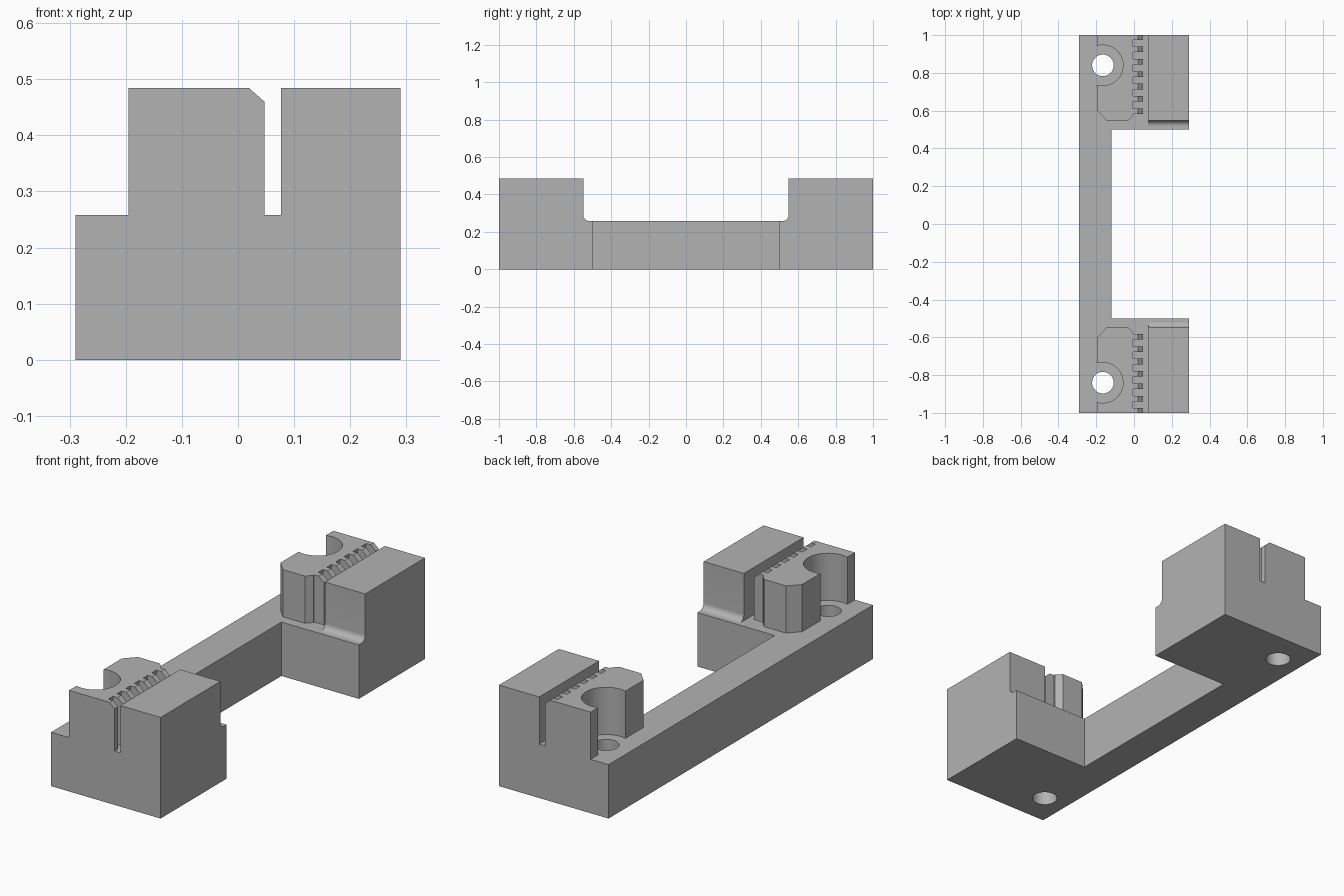
import bpy, bmesh, math
from mathutils import Vector

cube = bpy.data.objects.get("Cube")
if cube:
    bpy.data.objects.remove(cube, do_unlink=True)

GREY = (0.45, 0.45, 0.45, 1)
grey = bpy.data.materials.new("plain grey")
grey.use_nodes = True
grey.diffuse_color = GREY
grey.node_tree.nodes["Principled BSDF"].inputs["Base Color"].default_value = GREY

LEDGE, TOP = 0.258, 0.484        # heights of the base and of the jaws
HALF_W, INNER = 0.29, 0.548      # base half width, inner face of the jaws
BOLT = (-0.165, 0.84)            # bolt position


def arc(cx, cy, r, a0, a1, n):
    """Points on an arc, angles in degrees."""
    angles = [math.radians(a0 + (a1 - a0) * i / n) for i in range(n + 1)]
    return [(cx + r * math.cos(a), cy + r * math.sin(a)) for a in angles]


def prism(name, points, offset, place):
    """Extrude a flat profile; place maps (u, v, w) to a position."""
    bm = bmesh.new()
    low, high = offset
    face = bm.faces.new([bm.verts.new(place(u, v, low)) for u, v in points])
    move = Vector(place(0, 0, high)) - Vector(place(0, 0, low))
    new = bmesh.ops.extrude_face_region(bm, geom=[face], use_keep_orig=True)
    verts = [g for g in new["geom"] if isinstance(g, bmesh.types.BMVert)]
    bmesh.ops.translate(bm, verts=verts, vec=move)
    bmesh.ops.recalc_face_normals(bm, faces=bm.faces)
    mesh = bpy.data.meshes.new(name)
    bm.to_mesh(mesh)
    bm.free()
    mesh.materials.append(grey)
    obj = bpy.data.objects.new(name, mesh)
    bpy.context.collection.objects.link(obj)
    return obj


def activate(obj):
    bpy.ops.object.select_all(action="DESELECT")
    obj.select_set(True)
    bpy.context.view_layer.objects.active = obj


def cut(obj, cutter):
    cutter.hide_render = True
    mod = obj.modifiers.new("cut", "BOOLEAN")
    mod.operation, mod.solver, mod.object = "DIFFERENCE", "EXACT", cutter
    activate(obj)
    bpy.ops.object.modifier_apply(modifier=mod.name)
    bpy.data.objects.remove(cutter, do_unlink=True)


def smooth(obj):
    activate(obj)
    bpy.ops.object.shade_smooth_by_angle(angle=math.radians(25))


# C-shaped base
half = [(-HALF_W, 1), (HALF_W, 1), (HALF_W, 0.5), (-0.12, 0.5)]
plan = half + [(x, -y) for x, y in reversed(half)]
base = prism("base", plan, (0, LEDGE), lambda u, v, w: (u, v, w))

# Outline of the toothed clamp, with the round bolt recess in its outer side
R = 0.107
a = math.degrees(math.acos((-0.195 - BOLT[0]) / R))
clamp_plan = [(-0.195, 1)] + arc(*BOLT, R, a, -a, 36)
clamp_plan += [(-0.195, 0.6), (-0.146, INNER), (-0.03, INNER), (-0.004, 0.575)]
for i in range(7):
    y = 0.597 + i * 0.0655
    y0, y1 = y - 0.015, min(y + 0.015, 1)
    clamp_plan += [(-0.004, y0), (0.047, y0), (0.047, y1)]
    if i < 6:
        clamp_plan.append((-0.004, y1))
clamp_plan.append((0.047, 1))

# Side profile of the solid jaw, with a fillet at its foot
F = 0.03
jaw_side = [(1, LEDGE), (1, TOP), (INNER, TOP)]
jaw_side += arc(INNER - F, LEDGE + F, F, 0, -90, 10)

for end, s in (("front", -1), ("rear", 1)):
    def upright(u, v, w):
        return (u, s * v, w)

    def across(u, v, w):
        return (w, s * u, v)

    def along(u, v, w):
        return (u, s * w, v)

    # Bolt hole through the base
    cut(base, prism("hole_cutter", arc(*BOLT, 0.057, 0, 352.5, 47),
                    (-0.1, 0.4), upright))

    # Toothed clamp, bevelled on the tops of its teeth
    clamp = prism(end + "_toothed_clamp", clamp_plan, (LEDGE, TOP), upright)
    bevel = [(0.02, TOP), (0.0605, 0.448), (0.0605, 0.52), (0.02, 0.52)]
    cut(clamp, prism("bevel_cutter", bevel, (0.4, 1.1), along))
    smooth(clamp)

    # Solid jaw
    smooth(prism(end + "_solid_jaw", jaw_side, (0.077, HALF_W), across))

smooth(base)
